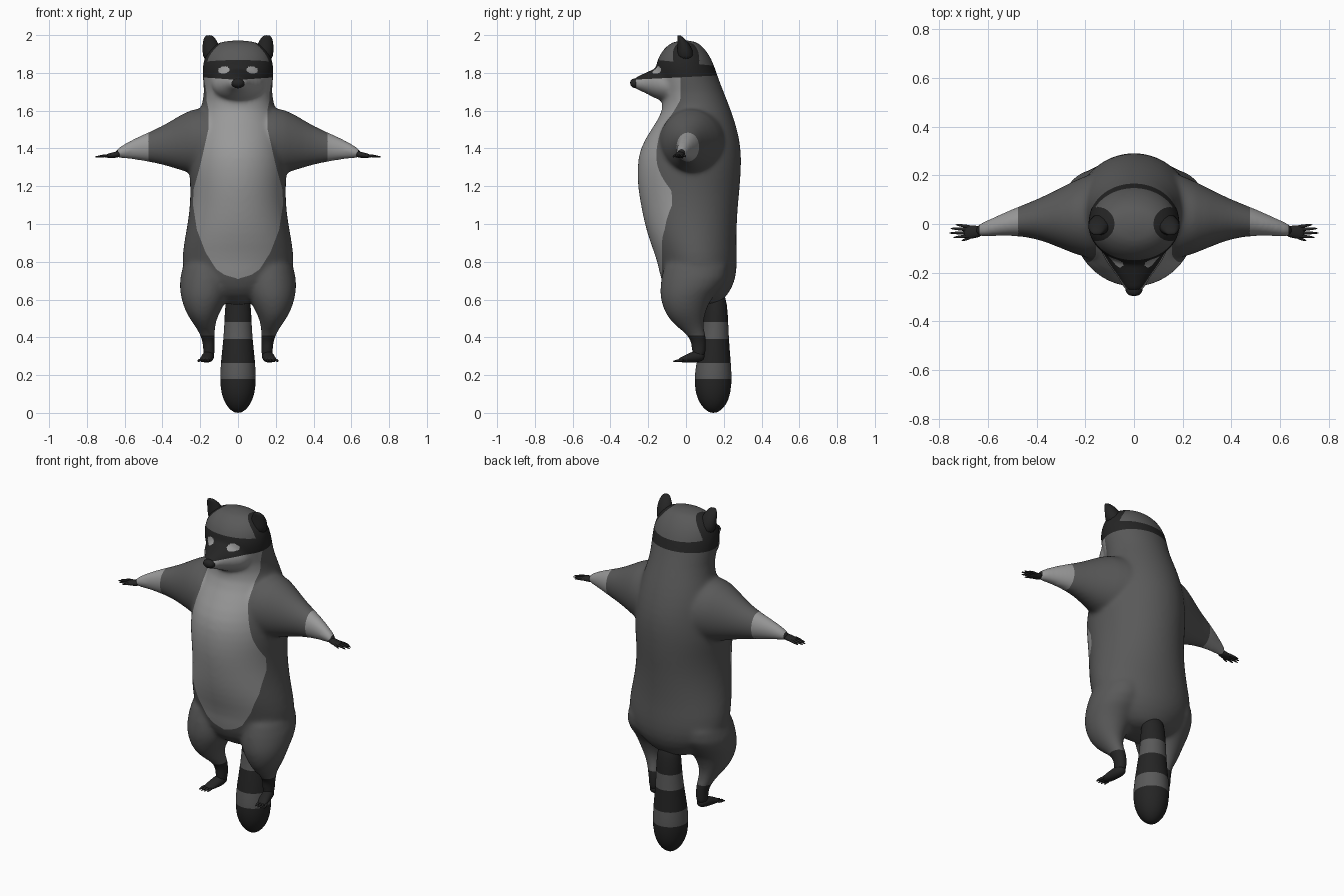
import bpy, bmesh, math
from mathutils import Vector

if "Cube" in bpy.data.objects:
    bpy.data.objects.remove(bpy.data.objects["Cube"])


def material(name, value):
    m = bpy.data.materials.new(name)
    m.use_nodes = True
    m.diffuse_color = (value, value, value, 1)
    m.node_tree.nodes["Principled BSDF"].inputs["Base Color"].default_value = (value, value, value, 1)
    return m


GREY, LIGHT, DARK = 0, 1, 2
MATS = [material("grey fur", 0.1), material("light fur", 0.32), material("dark fur", 0.018)]


def loft(bm, axis, rings, side=1, n=24):
    """Skin elliptical rings (position, centre a, centre b, radius a, radius b) along an axis."""
    loops = []
    for t, ca, cb, ra, rb in rings:
        loop = []
        for i in range(n):
            a = math.tau * i / n
            co = [ca + ra * math.cos(a), cb + rb * math.sin(a)]
            co.insert(axis, t)
            loop.append(bm.verts.new((co[0] * side, co[1], co[2])))
        loops.append(loop)
    faces = [bm.faces.new((p[i], p[(i + 1) % n], q[(i + 1) % n], q[i]))
             for p, q in zip(loops, loops[1:]) for i in range(n)]
    faces += [bm.faces.new(loops[0]), bm.faces.new(loops[-1])]
    bmesh.ops.recalc_face_normals(bm, faces=faces)


def make(name, bm, smooth_levels=1, remesh=False):
    """Turn a bmesh into an object with its smoothing baked in."""
    me = bpy.data.meshes.new(name)
    bm.to_mesh(me)
    bm.free()
    ob = bpy.data.objects.new(name, me)
    bpy.context.collection.objects.link(ob)
    ob.modifiers.new("round", "SUBSURF").levels = smooth_levels
    if remesh:
        r = ob.modifiers.new("blend", "REMESH")
        r.mode, r.voxel_size = "VOXEL", 0.01
        s = ob.modifiers.new("soften", "SMOOTH")
        s.factor, s.iterations = 0.5, 18
    deps = bpy.context.evaluated_depsgraph_get()
    ob.data = bpy.data.meshes.new_from_object(ob.evaluated_get(deps))
    ob.modifiers.clear()
    ob.data.materials.clear()
    for m in MATS:
        ob.data.materials.append(m)
    ob.data.shade_smooth()
    return ob


def paint(ob, layers, base=GREY):
    """Cut clean edges where each field crosses zero, then colour the faces inside it."""
    bm = bmesh.new()
    bm.from_mesh(ob.data)
    for field, _ in layers:
        value = {v: field(v.co) for v in bm.verts}
        new = set()
        for e in list(bm.edges):
            a, b = e.verts
            fa, fb = value[a], value[b]
            if fa * fb < 0:
                k = min(max(fa / (fa - fb), 0.02), 0.98)
                new.add(bmesh.utils.edge_split(e, a, k)[1])
        for f in list(bm.faces):
            cut = [v for v in f.verts if v in new]
            if len(cut) == 2:
                bmesh.utils.face_split(f, cut[0], cut[1])
    for f in bm.faces:
        f.material_index = base
        c = f.calc_center_median()
        for field, index in layers:
            if field(c) > 0:
                f.material_index = index
    bm.to_mesh(ob.data)
    bm.free()


def interp(table, t):
    for (t0, w0), (t1, w1) in zip(table, table[1:]):
        if t0 <= t <= t1:
            return w0 + (w1 - w0) * (t - t0) / (t1 - t0)
    return -0.05


# Torso and head: height, front y, back y, half width
PROFILE = [(.57, .0, .17, .1), (.62, -.09, .22, .2), (.7, -.135, .265, .28), (.8, -.15, .272, .3),
           (.9, -.19, .267, .288), (1.0, -.22, .27, .268), (1.1, -.24, .276, .255),
           (1.2, -.257, .287, .253), (1.3, -.26, .293, .262), (1.4, -.247, .293, .25),
           (1.5, -.187, .273, .235), (1.6, -.115, .24, .2), (1.7, -.13, .2, .175),
           (1.79, -.17, .165, .193), (1.87, -.155, .14, .186), (1.93, -.12, .1, .155), (1.975, -.06, .05, .09)]
bm = bmesh.new()
loft(bm, 2, [(z, 0, (f + b) / 2, w, (b - f) / 2) for z, f, b, w in PROFILE], n=32)
# Muzzle
loft(bm, 1, [(-.05, 0, 1.735, .165, .1), (-.14, 0, 1.742, .13, .092), (-.2, 0, 1.747, .08, .062),
             (-.25, 0, 1.747, .05, .038), (-.285, 0, 1.744, .034, .026)])
for s in (-1, 1):
    # Arms
    loft(bm, 0, [(.05, .04, 1.42, .2, .17), (.2, .03, 1.44, .175, .19), (.3, .025, 1.433, .125, .15),
                 (.4, .02, 1.416, .08, .102), (.5, .008, 1.405, .055, .072),
                 (.6, -.018, 1.388, .034, .04), (.66, -.03, 1.368, .024, .02)], s)
    # Legs
    loft(bm, 2, [(.85, .16, .06, .12, .17), (.7, .17, .05, .145, .185), (.62, .178, .0, .128, .142),
                 (.55, .185, -.005, .1, .115), (.5, .185, .0, .073, .095), (.45, .172, .025, .05, .068),
                 (.4, .157, .066, .036, .045), (.34, .152, .07, .032, .038), (.28, .155, .065, .034, .04)], s)
body = make("body", bm, remesh=True)

BIB = [(.71, 0), (.73, .07), (.76, .115), (.85, .172), (.97, .218), (1.1, .238), (1.18, .236),
       (1.31, .2), (1.5, .157), (1.6, .155), (1.68, .172), (1.8, .2)]


def bib(p):
    return min(interp(BIB, p.z) - abs(p.x), -.03 - p.y)


def cuffs(p):
    return abs(p.x) - .475


def paws(p):
    return max(abs(p.x) - .635, .41 - p.z)


def mask(p):
    return min(p.z - 1.778 - .05 * p.y, 1.853 - .1 * p.y - p.z)


def ear_patch(p):
    return min(1 - ((abs(p.x) - .15) / .07) ** 2 - (p.y / .07) ** 2, p.z - 1.82)


def eyes(p):
    return min(1 - ((abs(p.x) - .075) / .031) ** 2 - ((p.z - 1.815 - .1 * (.075 - abs(p.x))) / .019) ** 2, -p.y - .05)


paint(body, [(bib, LIGHT), (cuffs, LIGHT), (paws, DARK), (mask, DARK), (ear_patch, DARK), (eyes, LIGHT)])

# Nose
bm = bmesh.new()
loft(bm, 1, [(-.296, 0, 1.748, .014, .01), (-.287, 0, 1.746, .032, .023),
             (-.265, 0, 1.744, .04, .03), (-.245, 0, 1.744, .03, .022)], n=12)
paint(make("nose", bm), [], DARK)

# Striped tail
bm = bmesh.new()
loft(bm, 2, [(.66, 0, .15, .05, .045), (.58, 0, .16, .07, .06), (.45, 0, .157, .073, .068),
             (.35, 0, .15, .082, .08), (.2, 0, .143, .099, .102), (.1, 0, .143, .091, .095),
             (.04, 0, .145, .064, .067), (.01, 0, .145, .034, .036), (0, 0, .145, .012, .012)])
tail = make("tail", bm)


def stripe(low, high):
    return lambda p: min(p.z - low, high - p.z)


paint(tail, [(stripe(.18, .27), GREY), (stripe(.39, .48), GREY)], DARK)

for s, label in ((1, "left"), (-1, "right")):
    # Ears
    bm = bmesh.new()
    loft(bm, 2, [(1.86, .135, .0, .05, .05), (1.92, .14, -.005, .05, .042), (1.96, .147, -.015, .041, .03),
                 (1.985, .151, -.028, .03, .018), (2.0, .153, -.038, .017, .009)], s, 16)
    paint(make(label + "_ear", bm), [], DARK)

    # Hands: palm and spread fingers
    bm = bmesh.new()
    loft(bm, 0, [(.62, -.03, 1.372, .02, .018), (.65, -.032, 1.366, .027, .017),
                 (.685, -.034, 1.361, .03, .013), (.7, -.034, 1.36, .022, .008)], s, 12)
    for tip_x, base_y, tip_y in ((.71, -.05, -.07), (.745, -.046, -.056), (.762, -.036, -.037),
                                 (.757, -.024, -.018), (.735, -.014, -.002)):
        loft(bm, 0, [(.66, base_y, 1.363, .008, .01), ((.66 + tip_x) / 2, (base_y + tip_y) / 2, 1.362, .008, .008),
                     (tip_x, tip_y, 1.354, .003, .003)], s, 8)
    paint(make(label + "_hand", bm), [], DARK)

    # Feet: sole and toes
    bm = bmesh.new()
    loft(bm, 1, [(.1, .153, .3, .018, .018), (.07, .155, .3, .032, .032), (.03, .162, .295, .032, .03),
                 (-.015, .172, .284, .032, .017), (-.04, .178, .279, .026, .01)], s, 16)
    for k in range(4):
        x = .157 + .014 * k
        loft(bm, 1, [(-.01, x, .28, .009, .01), (-.045, x + .003 * k, .277, .008, .008),
                     (-.074 + .007 * abs(k - 1.5), x + .004 * k, .272, .003, .003)], s, 8)
    paint(make(label + "_foot", bm), [], DARK)
